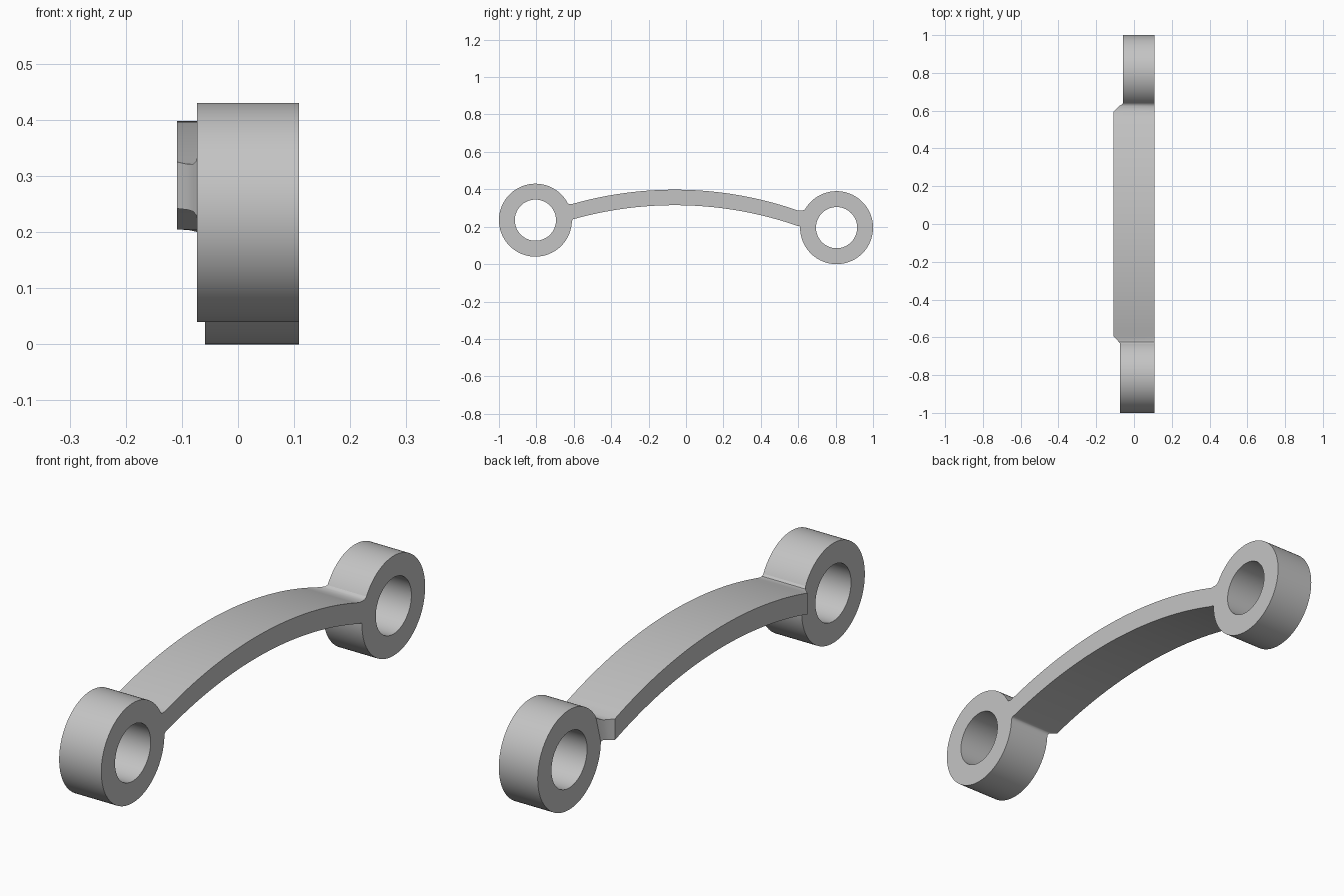
import bpy, bmesh, math

if "Cube" in bpy.data.objects:
    bpy.data.objects.remove(bpy.data.objects["Cube"], do_unlink=True)

grey = bpy.data.materials.new("plain_grey")
grey.use_nodes = True
grey.diffuse_color = (0.55, 0.55, 0.55, 1)
grey.node_tree.nodes["Principled BSDF"].inputs["Base Color"].default_value = grey.diffuse_color

FLUSH = 0.109      # shared flat side
ARM_SIDE = -0.109  # wide side of the arm


def finish(name, bm):
    bmesh.ops.recalc_face_normals(bm, faces=bm.faces)
    mesh = bpy.data.meshes.new(name)
    bm.to_mesh(mesh)
    bm.free()
    mesh.materials.append(grey)
    obj = bpy.data.objects.new(name, mesh)
    bpy.context.collection.objects.link(obj)
    bpy.ops.object.select_all(action='DESELECT')
    obj.select_set(True)
    bpy.context.view_layer.objects.active = obj
    bpy.ops.object.shade_smooth_by_angle(angle=math.radians(30))
    return obj


def loft(bm, sections, closed=False):
    """Skin quads between successive four-cornered sections."""
    loops = [[bm.verts.new(p) for p in s] for s in sections]
    pairs = list(zip(loops, loops[1:]))
    if closed:
        pairs.append((loops[-1], loops[0]))
    for a, b in pairs:
        for i in range(4):
            j = (i + 1) % 4
            bm.faces.new((a[i], a[j], b[j], b[i]))
    return loops


def eye(name, y, z, side, outer=0.195, inner=0.11, steps=96):
    bm = bmesh.new()
    sections = []
    for k in range(steps):
        t = 2 * math.pi * k / steps
        c, s = math.cos(t), math.sin(t)
        sections.append([(x, y + r * c, z + r * s) for x, r in
                         ((side, outer), (FLUSH, outer), (FLUSH, inner), (side, inner))])
    loft(bm, sections, closed=True)
    return finish(name, bm)


def arc(y, apex):
    """Height of the bowed arm surface at y."""
    return apex - 2.0 + math.sqrt(4.0 - (y + 0.06) ** 2)


# Bored eyes at the two ends
eye("front_eye", -0.805, 0.235, -0.073)
eye("rear_eye", 0.805, 0.195, -0.059)

# Bowed arm with filleted necks: side x, top (y, z), bottom (y, z)
front_neck = [
    (-0.073, (-0.640, 0.336), (-0.6105, 0.221)),
    (-0.074, (-0.633, 0.327), (-0.610, 0.230)),
    (-0.080, (-0.625, 0.321), (-0.607, 0.237)),
    (-0.090, (-0.613, 0.321), (-0.603, 0.240)),
]
rear_neck = [
    (-0.090, (0.613, 0.287), (0.604, 0.204)),
    (-0.080, (0.624, 0.287), (0.608, 0.202)),
    (-0.065, (0.632, 0.290), (0.610, 0.198)),
    (-0.059, (0.640, 0.297), (0.6105, 0.190)),
]
span = []
for k in range(41):
    y = -0.595 + 1.19 * k / 40
    span.append((ARM_SIDE, (y, arc(y, 0.398)), (y, arc(y, 0.315))))

bm = bmesh.new()
loops = loft(bm, [[(x, *top), (FLUSH, *top), (FLUSH, *bot), (x, *bot)]
                  for x, top, bot in front_neck + span + rear_neck])
bm.faces.new(loops[0])
bm.faces.new(loops[-1])
finish("bowed_arm", bm)
